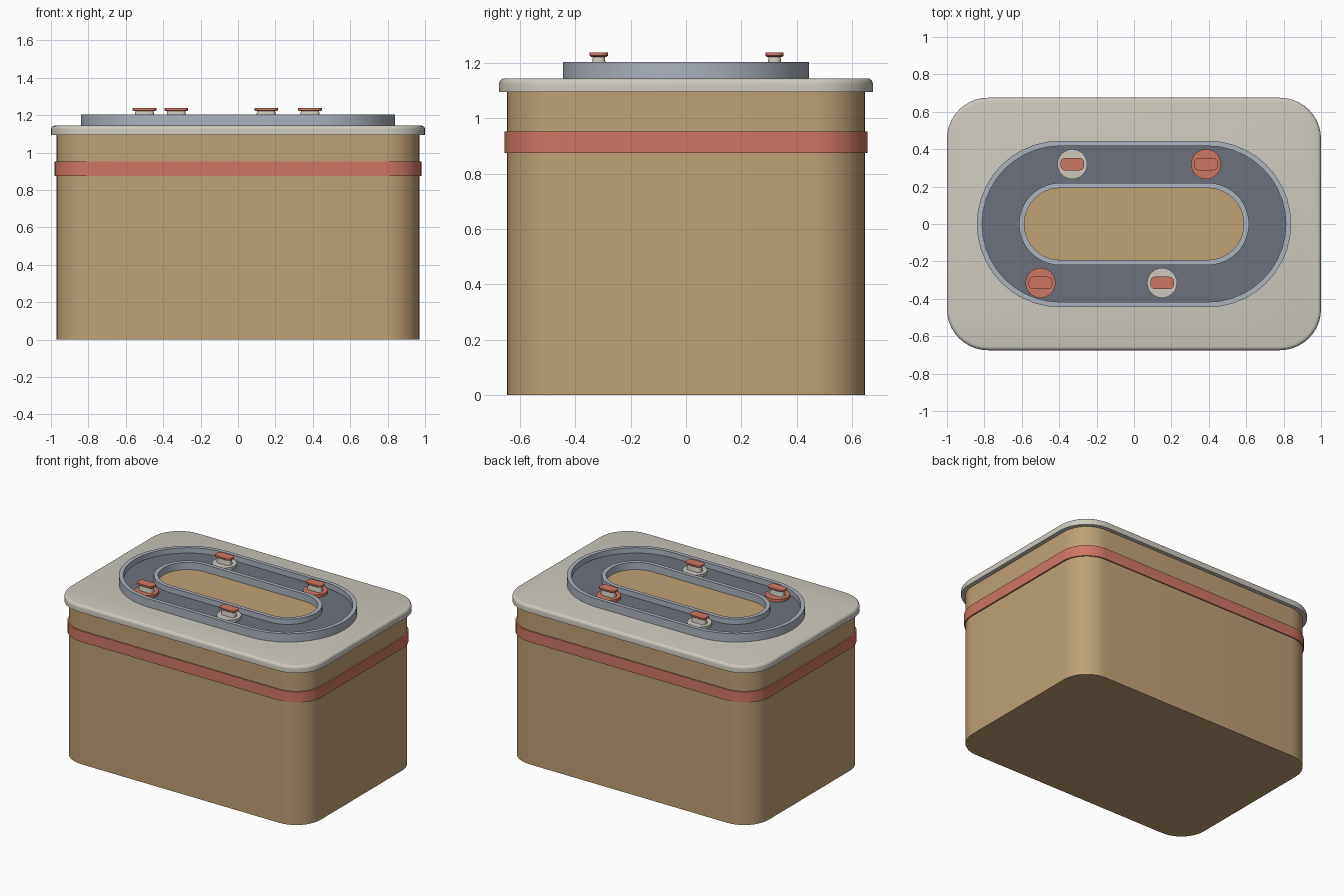
import bpy, bmesh, math

if "Cube" in bpy.data.objects:
    bpy.data.objects.remove(bpy.data.objects["Cube"])


def material(name, rgb):
    def lin(c):
        c /= 255
        return c / 12.92 if c <= 0.04045 else ((c + 0.055) / 1.055) ** 2.4
    m = bpy.data.materials.new(name)
    m.diffuse_color = (*[lin(c) for c in rgb], 1)
    m.use_nodes = True
    m.node_tree.nodes["Principled BSDF"].inputs["Base Color"].default_value = m.diffuse_color
    return m


TAN = material("tan", (191, 161, 117))
CREAM = material("cream", (205, 201, 190))
RED = material("coral red", (206, 119, 99))
SLATE = material("dark slate", (108, 113, 123))
RIM = material("pale blue grey", (172, 179, 190))


def outline(hx, hy, r, seg):
    """Rounded rectangle; a stadium when r equals hy."""
    pts = []
    for k, (sx, sy) in enumerate([(1, 1), (-1, 1), (-1, -1), (1, -1)]):
        for i in range(seg + 1):
            a = math.pi / 2 * (k + i / seg)
            pts.append((sx * (hx - r) + r * math.cos(a), sy * (hy - r) + r * math.sin(a)))
    return pts


def loft(name, mat, rings, seg=10, loc=(0, 0, 0), hollow=False):
    """Skin rounded outlines (half x, half y, radius, z); cap the ends or join them."""
    bm = bmesh.new()
    loops = [[bm.verts.new((x, y, z)) for x, y in outline(hx, hy, r, seg)]
             for hx, hy, r, z in rings]
    pairs = list(zip(loops, loops[1:]))
    if hollow:
        pairs.append((loops[-1], loops[0]))
    else:
        bm.faces.new(loops[0][::-1])
        bm.faces.new(loops[-1])
    n = len(loops[0])
    for a, b in pairs:
        for i in range(n):
            j = (i + 1) % n
            bm.faces.new((a[i], a[j], b[j], b[i]))
    bmesh.ops.remove_doubles(bm, verts=bm.verts, dist=1e-5)
    bmesh.ops.recalc_face_normals(bm, faces=bm.faces)
    me = bpy.data.meshes.new(name)
    bm.to_mesh(me)
    bm.free()
    me.materials.append(mat)
    ob = bpy.data.objects.new(name, me)
    ob.location = loc
    bpy.context.collection.objects.link(ob)
    bpy.ops.object.select_all(action='DESELECT')
    ob.select_set(True)
    bpy.context.view_layer.objects.active = ob
    bpy.ops.object.shade_smooth_by_angle(angle=math.radians(35))
    return ob


def stadium(half_width, z, straight=0.395):
    return (straight + half_width, half_width, half_width, z)


def stadium_ring(name, mat, outer, inner, z0, z1):
    loft(name, mat, [stadium(outer, z0), stadium(outer, z1),
                     stadium(inner, z1), stadium(inner, z0)], hollow=True)


# Box body and the band around it
loft("body", TAN, [(0.97, 0.647, 0.19, 0), (0.97, 0.647, 0.19, 1.11)])
loft("band", RED, [(0.965, 0.642, 0.185, 0.875), (0.98, 0.655, 0.2, 0.875),
                   (0.98, 0.655, 0.2, 0.952), (0.965, 0.642, 0.185, 0.952)], hollow=True)

# Lid with a rounded top edge
lid = [(1.0, 0.675, 0.22, 1.095)]
for i in range(5):
    a = math.pi / 2 * i / 4
    d = 0.02 * (1 - math.cos(a))
    lid.append((1.0 - d, 0.675 - d, 0.22 - d, 1.124 + 0.02 * math.sin(a)))
loft("lid", CREAM, lid)

# Oval track: outer rim, floor, inner rim and centre panel
stadium_ring("outer_rim", RIM, 0.445, 0.417, 1.13, 1.203)
stadium_ring("track_floor", SLATE, 0.425, 0.21, 1.13, 1.165)
stadium_ring("inner_rim", RIM, 0.22, 0.192, 1.13, 1.203)
loft("centre_panel", TAN, [stadium(0.2, 1.13), stadium(0.2, 1.152)])

# Four pegs on the track: round base, tapered stem, flat cap
for n, (x, y, mat) in enumerate([(-0.5, -0.315, RED), (-0.33, 0.32, CREAM),
                                 (0.15, -0.315, CREAM), (0.385, 0.32, RED)], 1):
    loft(f"peg_base_{n}", mat, [(0.08, 0.08, 0.08, 1.16), (0.08, 0.08, 0.08, 1.185)],
         seg=8, loc=(x, y, 0))
    loft(f"peg_stem_{n}", CREAM, [(0.054, 0.027, 0.02, 1.18), (0.048, 0.021, 0.015, 1.225)],
         seg=3, loc=(x, y, 0))
    loft(f"peg_cap_{n}", RED, [(0.056, 0.027, 0.02, 1.221), (0.063, 0.033, 0.024, 1.226),
                               (0.063, 0.033, 0.024, 1.237)], seg=3, loc=(x, y, 0))
